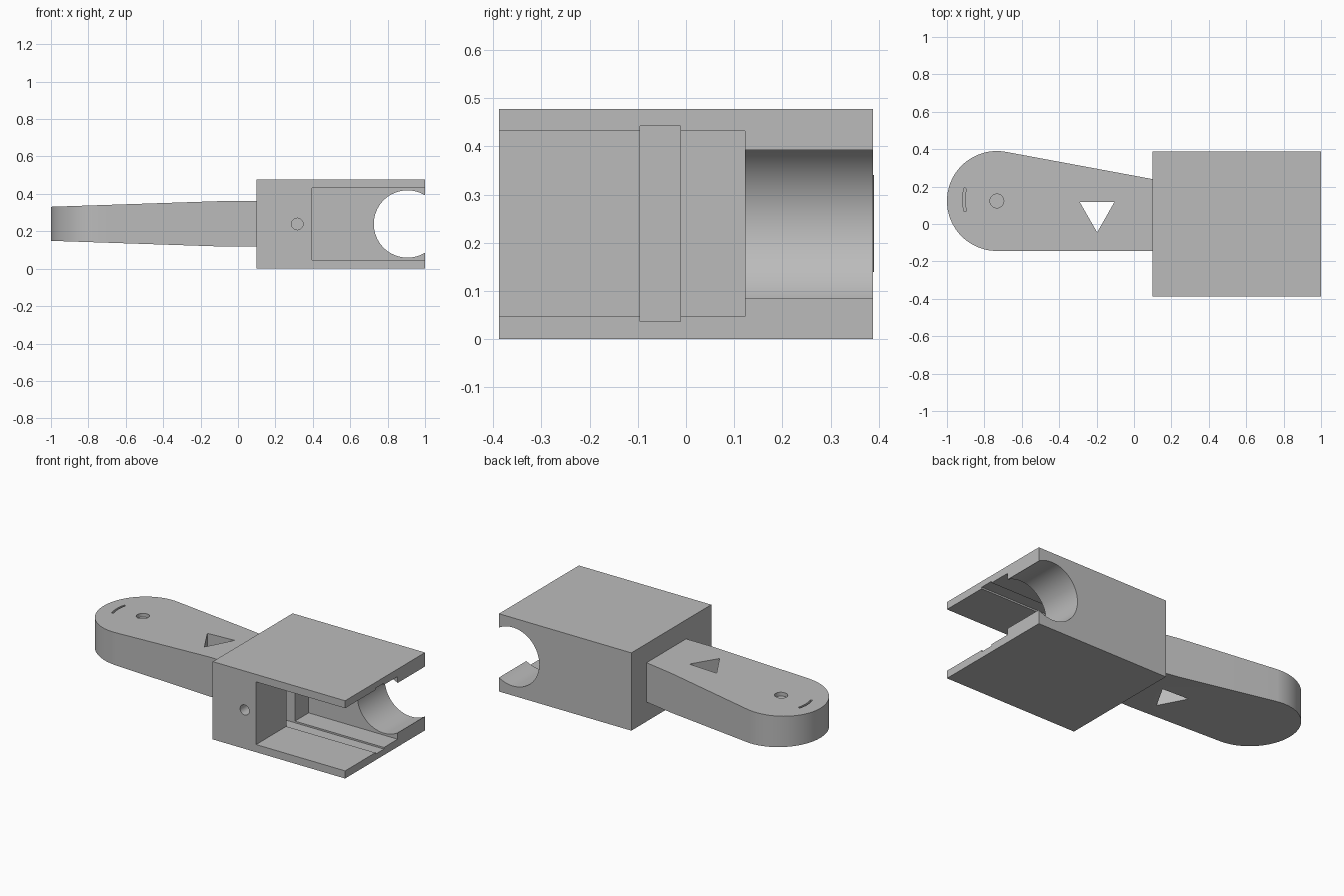
import bpy, bmesh, math

if "Cube" in bpy.data.objects:
    bpy.data.objects.remove(bpy.data.objects["Cube"], do_unlink=True)

grey = bpy.data.materials.new("plain grey")
grey.use_nodes = True
colour = (0.5, 0.5, 0.5, 1)
grey.diffuse_color = colour
grey.node_tree.nodes["Principled BSDF"].inputs["Base Color"].default_value = colour


def prism(name, outline, low, high, axis="z"):
    """Extrude an outline: (x, y) along z, or (x, z) along y."""
    bm = bmesh.new()
    place = (lambda a, b, h: (a, b, h)) if axis == "z" else (lambda a, b, h: (a, h, b))
    rings = [[bm.verts.new(place(a, b, h)) for a, b in outline] for h in (low, high)]
    count = len(outline)
    for ring in rings:
        bm.faces.new(ring)
    for i in range(count):
        j = (i + 1) % count
        bm.faces.new((rings[0][i], rings[0][j], rings[1][j], rings[1][i]))
    bmesh.ops.recalc_face_normals(bm, faces=bm.faces)
    mesh = bpy.data.meshes.new(name)
    bm.to_mesh(mesh)
    bm.free()
    mesh.materials.append(grey)
    obj = bpy.data.objects.new(name, mesh)
    bpy.context.collection.objects.link(obj)
    return obj


def box(name, x, y, z):
    return prism(name, [(x[0], y[0]), (x[1], y[0]), (x[1], y[1]), (x[0], y[1])], *z)


def arc(cx, cy, r, start=0, end=360, steps=64):
    """Points on an arc; a full turn leaves out the repeated last point."""
    last = steps if end - start == 360 else steps + 1
    angles = [math.radians(start + (end - start) * i / steps) for i in range(last)]
    return [(cx + r * math.cos(a), cy + r * math.sin(a)) for a in angles]


def cut(target, cutter):
    mod = target.modifiers.new("cut", "BOOLEAN")
    mod.operation = "DIFFERENCE"
    mod.solver = "EXACT"
    mod.object = cutter
    bpy.context.view_layer.objects.active = target
    bpy.ops.object.modifier_apply(modifier=mod.name)
    bpy.data.objects.remove(cutter, do_unlink=True)


def smooth(obj):
    bpy.ops.object.select_all(action="DESELECT")
    obj.select_set(True)
    bpy.context.view_layer.objects.active = obj
    bpy.ops.object.shade_smooth_by_angle(angle=math.radians(25))


# Housing block with open pocket, plate slot, cross bore and wire hole
housing = box("housing", (0.1, 1), (-0.388, 0.388), (0, 0.478))
cut(housing, box("pocket_cutter", (0.395, 1.1), (-0.5, 0.122), (0.047, 0.432)))
cut(housing, box("slot_cutter", (0.28, 1.1), (-0.095, -0.011), (0.037, 0.442)))
cut(housing, prism("bore_cutter", arc(0.906, 0.239, 0.18), 0, 0.5, "y"))
cut(housing, prism("wire_hole_cutter", arc(0.317, 0.239, 0.031, steps=32), -0.5, -0.06, "y"))
smooth(housing)

# Handle: rounded far end, one slanted side, thinning towards the tip
tip_x, tip_y, tip_r = -0.733, 0.123, 0.267
outline = arc(tip_x, tip_y, tip_r, 80, 270) + [(0.11, -0.144), (0.11, 0.238)]
handle = prism("handle", outline, -1, 1)
bm = bmesh.new()
bm.from_mesh(handle.data)
for x in (-0.1, -0.4, -0.7):
    bmesh.ops.bisect_plane(bm, geom=bm.verts[:] + bm.edges[:] + bm.faces[:],
                           plane_co=(x, 0, 0), plane_no=(1, 0, 0))
for v in bm.verts:
    taper = max(0, -0.1 - v.co.x) / 0.9
    v.co.z = 0.24 + v.co.z * (0.121 - 0.03 * taper)
bm.to_mesh(handle.data)
bm.free()

# Triangular window, round dimple and thin curved groove
cut(handle, prism("window_cutter", [(-0.29, 0.117), (-0.197, -0.045), (-0.105, 0.117)], 0, 0.5))
cut(handle, prism("dimple_cutter", arc(tip_x, tip_y, 0.037, steps=32), 0.317, 0.5))
groove = arc(-0.705, 0.13, 0.212, 162, 197, 12) + arc(-0.7, 0.13, 0.204, 197, 164, 12)
cut(handle, prism("groove_cutter", groove, 0.31, 0.5))
smooth(handle)
